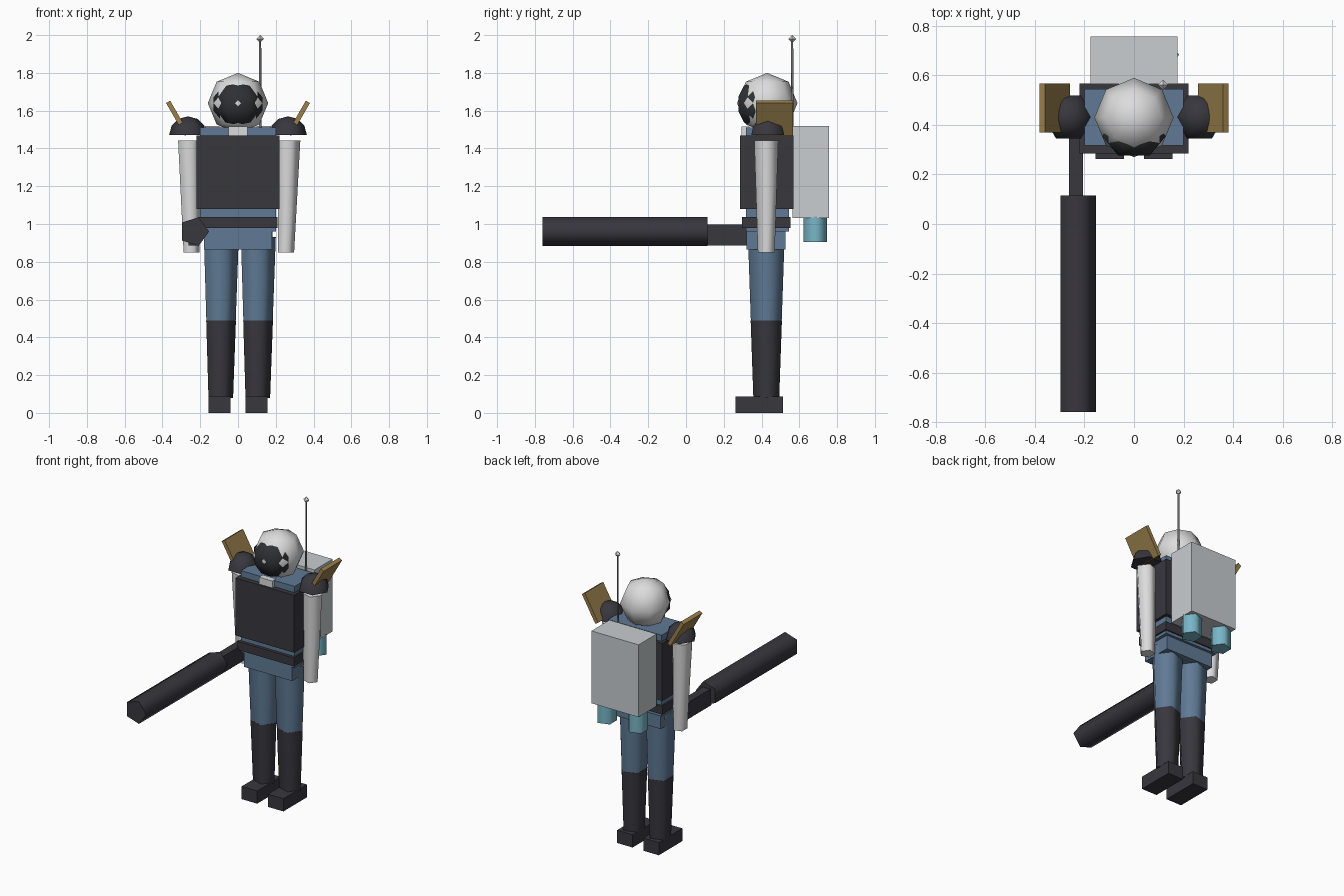
import bpy
import bmesh
from math import sin, cos, pi, radians
from mathutils import Vector, Matrix

cube = bpy.data.objects.get("Cube")
if cube:
    bpy.data.objects.remove(cube, do_unlink=True)


def material(name, r, g, b):
    m = bpy.data.materials.new(name)
    m.use_nodes = True
    m.diffuse_color = (r, g, b, 1)
    bsdf = m.node_tree.nodes["Principled BSDF"]
    bsdf.inputs["Base Color"].default_value = (r, g, b, 1)
    bsdf.inputs["Roughness"].default_value = 0.8
    return m


WHITE = material("white", 0.72, 0.72, 0.72)
PACK = material("pale_grey", 0.58, 0.61, 0.63)
DARK = material("charcoal", 0.04, 0.038, 0.048)
VISOR = material("visor_black", 0.027, 0.03, 0.033)
BLUE = material("steel_blue", 0.115, 0.195, 0.30)
GOLD = material("dull_gold", 0.33, 0.22, 0.075)
CYAN = material("cyan", 0.19, 0.47, 0.57)
STEEL = material("rod_grey", 0.22, 0.22, 0.22)

CY = 0.425  # depth of the body's centre line


def finish(name, bm, mat, smooth):
    bmesh.ops.remove_doubles(bm, verts=bm.verts[:], dist=1e-5)
    bmesh.ops.recalc_face_normals(bm, faces=bm.faces[:])
    mesh = bpy.data.meshes.new(name)
    bm.to_mesh(mesh)
    bm.free()
    mesh.materials.append(mat)
    ob = bpy.data.objects.new(name, mesh)
    bpy.context.scene.collection.objects.link(ob)
    if smooth:
        bpy.ops.object.select_all(action="DESELECT")
        ob.select_set(True)
        bpy.context.view_layer.objects.active = ob
        bpy.ops.object.shade_smooth_by_angle(angle=radians(80))
    return ob


def box(name, mat, x, y, z, tilt=0):
    """Box from its (low, high) extents, tilted about y around its centre."""
    bm = bmesh.new()
    bmesh.ops.create_cube(bm, size=1)
    size = [b - a for a, b in (x, y, z)]
    mid = [(a + b) / 2 for a, b in (x, y, z)]
    bm.transform(Matrix.Translation(mid) @ Matrix.Rotation(tilt, 4, "Y")
                 @ Matrix.Diagonal(size + [1]))
    return finish(name, bm, mat, False)


def loft(name, mat, rings, sides, u=(1, 0, 0), v=(0, 1, 0), smooth=True):
    """Skin a stack of (centre, radius) polygons; the first corner lies on u."""
    bm = bmesh.new()
    u, v = Vector(u), Vector(v)
    loops = []
    for centre, r in rings:
        angles = [2 * pi * i / sides for i in range(sides)]
        loops.append([bm.verts.new(Vector(centre) + r * (u * cos(a) + v * sin(a)))
                      for a in angles])
    for low, high in zip(loops, loops[1:]):
        for i in range(sides):
            j = (i + 1) % sides
            bm.faces.new((low[i], low[j], high[j], high[i]))
    for (_, r), loop in ((rings[0], loops[0]), (rings[-1], loops[-1])):
        if r > 1e-6:
            bm.faces.new(loop)
    return finish(name, bm, mat, smooth)


def ball(name, mat, centre, radii, sides, bands, start=-90, smooth=True):
    """Low-poly ellipsoid, or a dome when it starts at latitude 0."""
    x, y, z = centre
    rings = []
    for i in range(bands + 1):
        lat = radians(start + (90 - start) * i / bands)
        rings.append(((x, y, z + radii[2] * sin(lat)), max(cos(lat), 0)))
    return loft(name, mat, rings, sides, (radii[0], 0, 0), (0, radii[1], 0), smooth)


# Head, visor and collar
ball("head", WHITE, (0, CY + 0.005, 1.64), (0.16, 0.16, 0.16), 8, 4)
ball("visor", VISOR, (0, CY - 0.07, 1.635), (0.135, 0.095, 0.12), 6, 5)
box("collar", WHITE, (-0.05, 0.05), (0.295, 0.335), (1.42, 1.515))

# Torso, vest, belt and hips
box("torso", BLUE, (-0.2, 0.2), (0.318, 0.545), (0.96, 1.51))
box("vest", DARK, (-0.22, 0.22), (0.285, 0.568), (1.08, 1.468))
box("belt", DARK, (-0.21, 0.21), (0.297, 0.553), (0.98, 1.037))
box("hips", BLUE, (-0.18, 0.18), (0.32, 0.528), (0.865, 0.985))

# Limbs and shoulder armour
for side, s in (("left", 1), ("right", -1)):
    x = 0.098 * s
    loft(side + "_thigh", BLUE, [((x, CY, 0.49), 0.086), ((x, CY, 0.93), 0.102)], 5)
    loft(side + "_shin", DARK, [((x, CY, 0.08), 0.072), ((x, CY, 0.49), 0.087)], 5)
    box(side + "_shoe", DARK, (x - 0.058, x + 0.058), (0.262, 0.513), (0, 0.086))
    loft(side + "_arm", WHITE, [((0.25 * s, CY, 0.849), 0.047),
                                ((0.263 * s, CY, 1.443), 0.067)], 5)
    ball(side + "_shoulder", DARK, (0.265 * s, 0.432, 1.47), (0.1, 0.1, 0.1), 6, 3, 0)
    px = 0.32 * s
    box(side + "_shoulder_plate", GOLD, (px - 0.0125, px + 0.0125),
        (0.37, 0.567), (1.46, 1.66), radians(30) * s)

    # Thruster under the backpack
    tx = 0.116 * s
    loft(side + "_thruster", CYAN, [((tx, 0.684, 0.905), 0.066),
                                    ((tx, 0.684, 1.04), 0.066)], 5)

# Backpack and antenna
box("backpack", PACK, (-0.176, 0.176), (0.565, 0.758), (1.032, 1.52))
loft("antenna_rod", STEEL, [((0.117, 0.562, 1.42), 0.007),
                            ((0.117, 0.562, 1.98), 0.006)], 5)
ball("antenna_tip", WHITE, (0.117, 0.562, 1.98), (0.021, 0.021, 0.021), 4, 2, smooth=False)

# Long gun held forward at the right hand
loft("gun_barrel", DARK, [((-0.233, -0.76, 0.96), 0.08),
                          ((-0.233, 0.115, 0.96), 0.08)], 5, v=(0, 0, 1))
box("gun_grip", DARK, (-0.262, -0.206), (0.1, 0.4), (0.886, 0.998))
